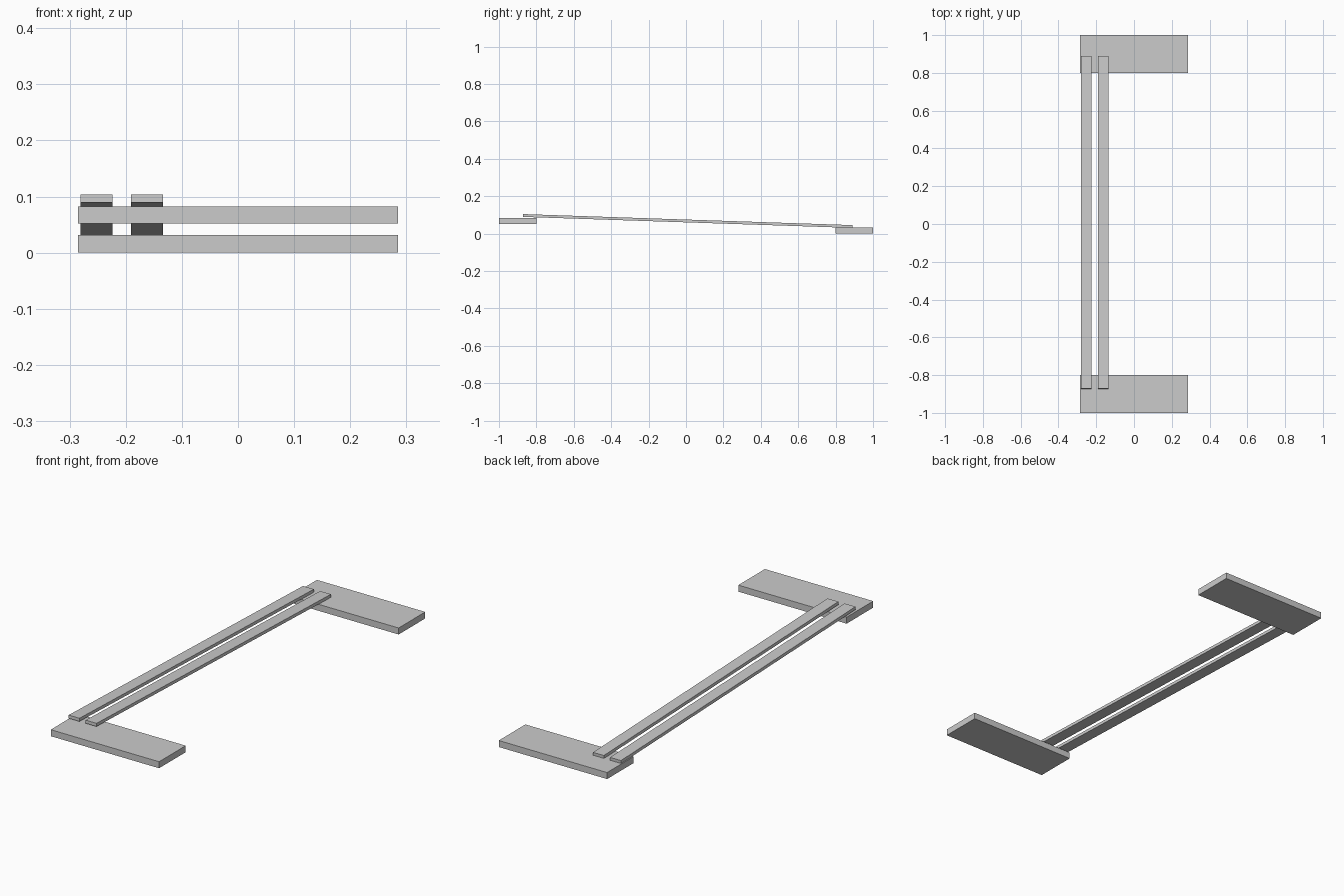
import bpy, math

if "Cube" in bpy.data.objects:
    bpy.data.objects.remove(bpy.data.objects["Cube"])


def box(name, center, size, tilt=0.0):
    bpy.ops.mesh.primitive_cube_add(size=1, location=center, rotation=(tilt, 0, 0))
    ob = bpy.context.object
    ob.name = name
    ob.scale = size
    bpy.ops.object.transform_apply(location=False, rotation=True, scale=True)
    return ob


# End platforms: raised one in front, lower one at the back
box("front_platform", (0, -0.9, 0.067), (0.57, 0.2, 0.031))
box("back_platform", (0, 0.9, 0.0155), (0.57, 0.2, 0.031))

# Two sloping planks spanning the gap
y0, y1 = -0.872, 0.89
drop = 0.059
tilt = -math.atan2(drop, y1 - y0)
length = math.hypot(y1 - y0, drop)
for name, x in (("left_plank", -0.2525), ("right_plank", -0.1625)):
    box(name, (x, (y0 + y1) / 2, 0.0965 - drop / 2), (0.057, length, 0.015), tilt)
